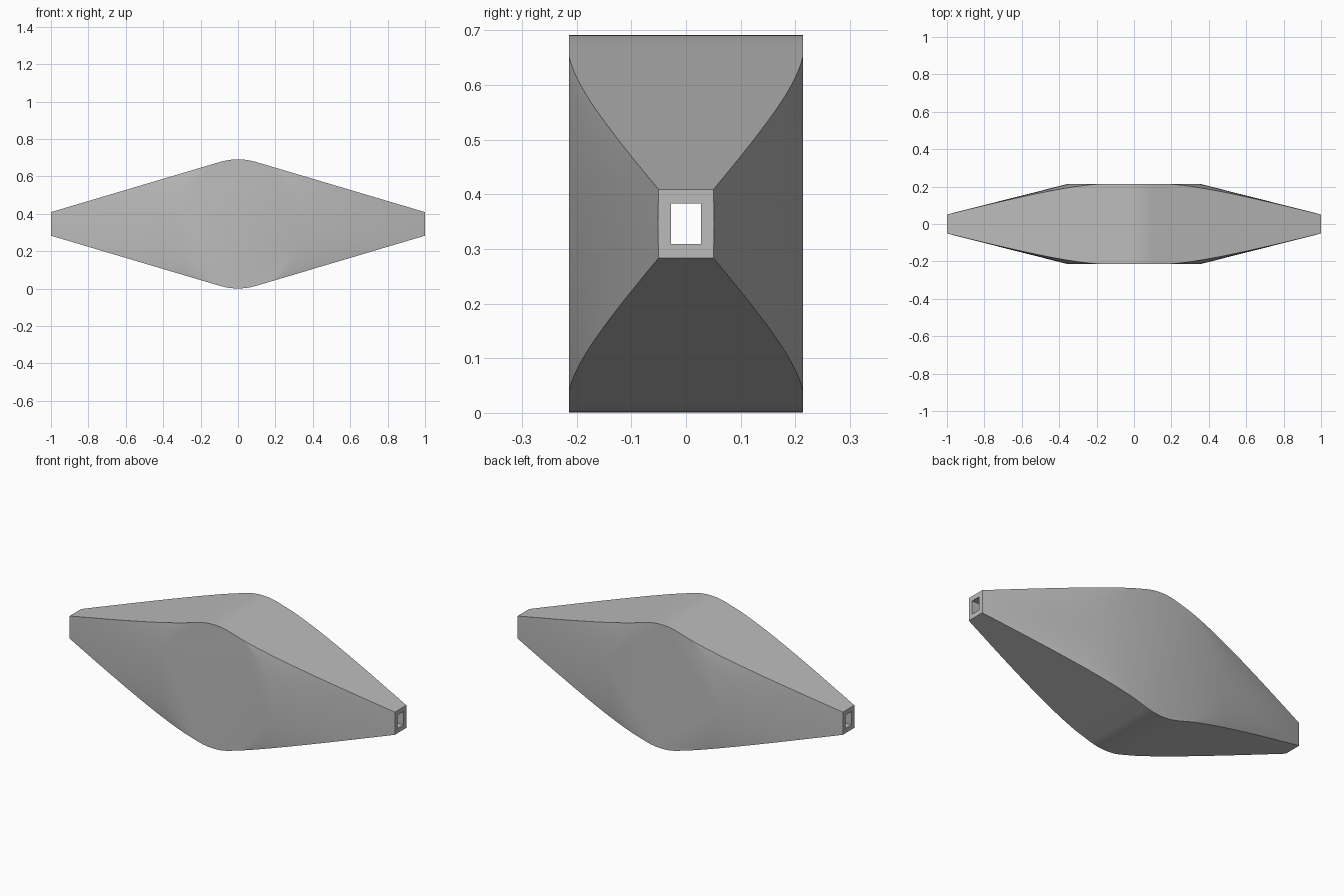
import bpy
import bmesh
from math import acos, atan2, cos, hypot, pi, sin

# Overall sizes
MID = 0.346          # height of the centre line
HUB = 0.345          # radius of the rounded middle
HALF_WIDTH = 0.214
FLAT = 0.355         # radius of the flat side discs
END_Y, END_Z = 0.051, 0.063
HOLE_Y, HOLE_Z = 0.027, 0.037

if "Cube" in bpy.data.objects:
    bpy.data.objects.remove(bpy.data.objects["Cube"], do_unlink=True)

grey = bpy.data.materials.new("warm_grey")
grey.use_nodes = True
grey.diffuse_color = (0.5, 0.5, 0.5, 1)
grey.node_tree.nodes["Principled BSDF"].inputs["Base Color"].default_value = (0.5, 0.5, 0.5, 1)


def loft(name, rings):
    """Solid from a stack of equal closed rings, capped at both ends."""
    bm = bmesh.new()
    rows = [[bm.verts.new(p) for p in ring] for ring in rings]
    n = len(rows[0])
    for a, b in zip(rows, rows[1:]):
        for i in range(n):
            j = (i + 1) % n
            bm.faces.new((a[i], a[j], b[j], b[i]))
    bm.faces.new(rows[0])
    bm.faces.new(rows[-1])
    bmesh.ops.recalc_face_normals(bm, faces=bm.faces)
    mesh = bpy.data.meshes.new(name)
    bm.to_mesh(mesh)
    bm.free()
    mesh.materials.append(grey)
    obj = bpy.data.objects.new(name, mesh)
    bpy.context.collection.objects.link(obj)
    return obj


def cut(target, cutter, operation):
    """Apply a boolean and discard the cutter."""
    mod = target.modifiers.new("cut", "BOOLEAN")
    mod.operation = operation
    mod.solver = "EXACT"
    mod.object = cutter
    bpy.context.view_layer.objects.active = target
    bpy.ops.object.modifier_apply(modifier=mod.name)
    bpy.data.objects.remove(cutter, do_unlink=True)


# Body outline: round hub with straight tangents down to both tips
tangent = atan2(END_Z, 1) + acos(HUB / hypot(1, END_Z))
steps = 16
angles = [tangent + (pi - 2 * tangent) * i / steps for i in range(steps + 1)]
upper = [(1, END_Z)] + [(HUB * cos(a), HUB * sin(a)) for a in angles] + [(-1, END_Z)]
outline = upper + [(x, -z) for x, z in reversed(upper)]
body = loft("tapered_body", [[(x, y, MID + z) for x, z in outline] for y in (-0.3, 0.3)])

# Side shape: flat discs falling away as shallow cones
slope = (HALF_WIDTH - END_Y) / (1 - FLAT)
rim = 1.1
rim_y = HALF_WIDTH - slope * (rim - FLAT)
segments = 128


def circle(radius, y):
    return [(radius * cos(2 * pi * i / segments), y, MID + radius * sin(2 * pi * i / segments))
            for i in range(segments)]


lens = loft("lens_cutter", [circle(FLAT, -HALF_WIDTH), circle(rim, -rim_y),
                            circle(rim, rim_y), circle(FLAT, HALF_WIDTH)])
cut(body, lens, "INTERSECT")

# Rectangular bore from tip to tip
corners = [(HOLE_Y, HOLE_Z), (-HOLE_Y, HOLE_Z), (-HOLE_Y, -HOLE_Z), (HOLE_Y, -HOLE_Z)]
bore = loft("bore_cutter", [[(x, y, MID + z) for y, z in corners] for x in (-1.2, 1.2)])
cut(body, bore, "DIFFERENCE")

# Smooth the curves, keep the hard edges
bpy.ops.object.select_all(action="DESELECT")
body.select_set(True)
bpy.context.view_layer.objects.active = body
bpy.ops.object.shade_smooth_by_angle(angle=pi / 6)
